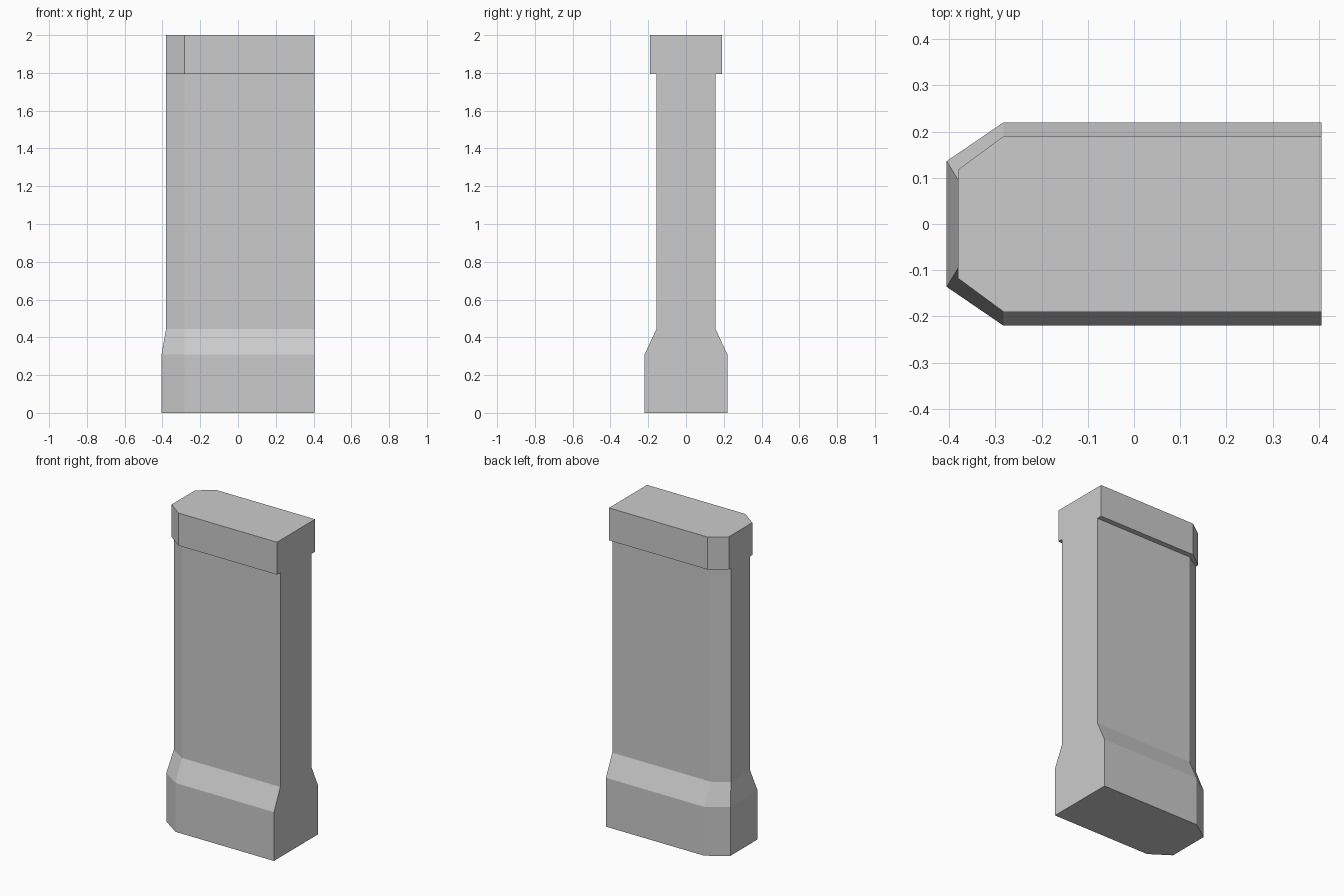
import bpy
import bmesh

if "Cube" in bpy.data.objects:
    bpy.data.objects.remove(bpy.data.objects["Cube"])

stone = bpy.data.materials.new("light_grey_stone")
stone.diffuse_color = (0.6, 0.6, 0.6, 1.0)
stone.use_nodes = True
stone.node_tree.nodes["Principled BSDF"].inputs["Base Color"].default_value = stone.diffuse_color

BACK_X, CORNER_X = 0.405, -0.282


def loft(name, rings, close_top):
    """Stack chamfered outlines; each ring is (z, nose_x, nose_half, half_width)."""
    bm = bmesh.new()
    loops = []
    for z, nose_x, nose, half in rings:
        side = [(BACK_X, half), (CORNER_X, half), (nose_x, nose)]
        outline = side + [(x, -y) for x, y in reversed(side)]
        loops.append([bm.verts.new((x, y, z)) for x, y in outline])
    for low, high in zip(loops, loops[1:]):
        for i in range(len(low)):
            j = (i + 1) % len(low)
            bm.faces.new((low[i], low[j], high[j], high[i]))
    bm.faces.new(list(reversed(loops[0])))
    if close_top:
        bm.faces.new(loops[-1])
    bmesh.ops.recalc_face_normals(bm, faces=bm.faces)
    mesh = bpy.data.meshes.new(name)
    bm.to_mesh(mesh)
    bm.free()
    mesh.materials.append(stone)
    obj = bpy.data.objects.new(name, mesh)
    bpy.context.collection.objects.link(obj)
    return obj


# Wide foot, sloped shoulder and straight shaft
loft("pillar_shaft_and_foot", [
    (0.0, -0.405, 0.136, 0.22),
    (0.308, -0.405, 0.136, 0.22),
    (0.443, -0.381, 0.096, 0.157),
    (1.795, -0.381, 0.096, 0.157),
], close_top=False)

# Overhanging cap
loft("pillar_cap", [
    (1.795, -0.381, 0.117, 0.19),
    (2.0, -0.381, 0.117, 0.19),
], close_top=True)
